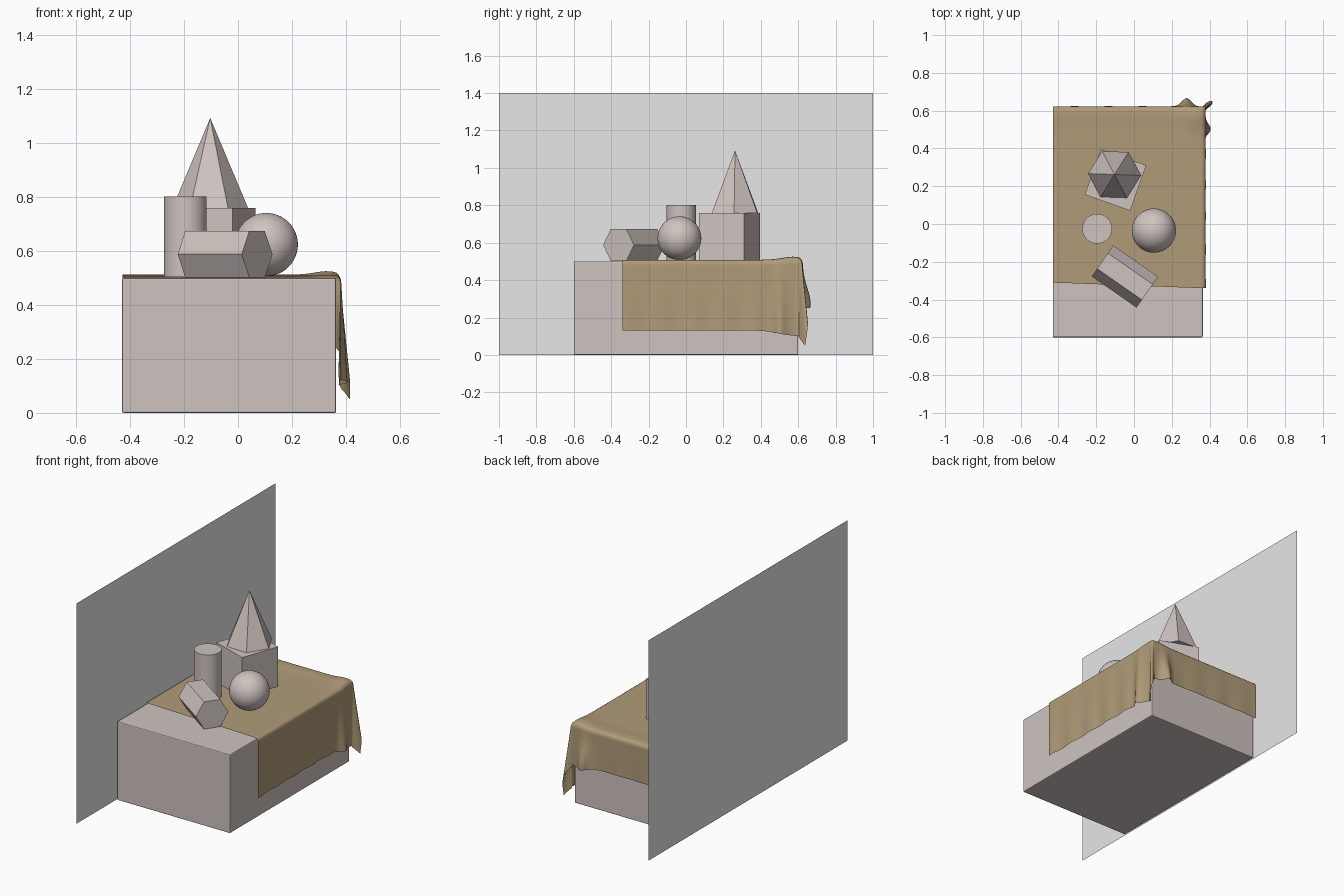
import bpy, bmesh, math

if "Cube" in bpy.data.objects:
    bpy.data.objects.remove(bpy.data.objects["Cube"])

def material(name, rgb):
    m = bpy.data.materials.new(name)
    m.diffuse_color = (*rgb, 1)
    m.use_nodes = True
    m.node_tree.nodes["Principled BSDF"].inputs["Base Color"].default_value = m.diffuse_color
    return m

PLASTER = material("warm_plaster", (0.62, 0.55, 0.525))
CLOTH = material("tan_cloth", (0.44, 0.33, 0.19))
WALL = material("grey_wall", (0.8, 0.8, 0.8))

def finish(obj, name, mat, smooth=False, bevel=0):
    obj.name = name
    obj.data.materials.append(mat)
    if bevel:
        b = obj.modifiers.new("bevel", "BEVEL")
        b.width, b.segments = bevel, 2
    if smooth:
        bpy.ops.object.select_all(action='DESELECT')
        obj.select_set(True)
        bpy.context.view_layer.objects.active = obj
        bpy.ops.object.shade_smooth_by_angle(angle=math.radians(35))
    return obj

def box(name, loc, size, rot=0, bevel=0):
    bpy.ops.mesh.primitive_cube_add(size=1, location=loc, rotation=(0, 0, rot))
    o = bpy.context.object
    o.scale = size
    bpy.ops.object.transform_apply(location=False, rotation=False, scale=True)
    return finish(o, name, PLASTER, bevel=bevel)

# backdrop wall
bpy.ops.mesh.primitive_plane_add(size=1, location=(-0.437, 0, 0.7), rotation=(0, math.pi / 2, 0))
wall = bpy.context.object
wall.scale = (1.4, 2, 1)
finish(wall, "wall", WALL)

# pedestal and the block standing on it
box("pedestal", (-0.033, 0, 0.25), (0.794, 1.2, 0.5), bevel=0.006)
box("cube_block", (-0.098, 0.233, 0.632), (0.255, 0.255, 0.255), math.radians(-19.5))

# six-sided pyramid on the block
bpy.ops.mesh.primitive_cone_add(vertices=6, radius1=0.14, depth=0.333,
                                location=(-0.103, 0.262, 0.9265),
                                rotation=(0, 0, math.radians(28)))
finish(bpy.context.object, "hexagonal_pyramid", PLASTER)

# cylinder
bpy.ops.mesh.primitive_cylinder_add(vertices=48, radius=0.079, depth=0.298, location=(-0.195, -0.025, 0.653))
finish(bpy.context.object, "cylinder", PLASTER, smooth=True)

# ball
bpy.ops.mesh.primitive_uv_sphere_add(segments=48, ring_count=24, radius=0.117, location=(0.105, -0.035, 0.624))
finish(bpy.context.object, "sphere", PLASTER, smooth=True)

# hexagonal prism lying on a flat side
bpy.ops.mesh.primitive_cylinder_add(vertices=6, radius=0.1, depth=0.289,
                                    location=(-0.048, -0.278, 0.588),
                                    rotation=(0, math.pi / 2, math.radians(-34.8)))
finish(bpy.context.object, "hexagonal_prism", PLASTER)

# draped cloth: a sheet bent over the right and back edges, with a folded corner
EX, EY, TOP, R = 0.358, 0.6, 0.508, 0.022

def bump(x, centre, width):
    return math.exp(-((x - centre) / width) ** 2)

def drape(u, v):
    s, t = max(0, u - EX), max(0, v - EY)
    d = math.hypot(s, t)
    x, y = min(u, EX), min(v, EY)
    # slight swelling near the bent edges
    z = TOP + 0.012 * bump(u, EX - 0.03, 0.06) * bump(v, EY - 0.03, 0.1) \
        + 0.005 * bump(v, EY - 0.03, 0.05)
    if d == 0:
        return x, y - 0.04 * (u + 0.43) * max(0, -v) / 0.33, z
    a = min(d / R, math.pi / 2)
    out = R * math.sin(a)
    z -= R * (1 - math.cos(a)) + max(0, d - R * math.pi / 2)
    phi = math.atan2(t, s)
    k = d / 0.4
    if s > 0 and t > 0:                      # hanging corner
        out += d * (0.14 * math.sin(2 * phi) ** 2 - 0.04 * math.sin(4 * phi) ** 2)
    elif s > 0:                              # right side folds
        out += k * (0.03 * bump(v, 0.5, 0.035) + 0.004 * math.sin(v * 38) - 0.004)
        z -= 0.035 * k * bump(v, 0.6, 0.12)
        y -= 0.04 * (EX + 0.43) * max(0, -v) / 0.33
    else:                                    # back folds
        out += 0.045 * bump(u, 0.28, 0.035) * bump(d, 0.24, 0.12) + 0.003 * k * math.sin(u * 35)
        z -= 0.03 * k * bump(u, 0.36, 0.12)
    if s > 0 and t > 0:
        z -= 0.033 * k * math.cos(2 * phi) ** 2
    return x + math.cos(phi) * out, y + math.sin(phi) * out, z

NU, NV = 120, 124
U0, U1, V0, V1 = -0.428, EX + 0.39, -0.31, EY + 0.255
bm = bmesh.new()
rows = [[bm.verts.new(drape(U0 + (U1 - U0) * i / NU, V0 + (V1 - V0) * j / NV))
         for i in range(NU + 1)] for j in range(NV + 1)]
for j in range(NV):
    for i in range(NU):
        f = bm.faces.new((rows[j][i], rows[j][i + 1], rows[j + 1][i + 1], rows[j + 1][i]))
        f.smooth = True
mesh = bpy.data.meshes.new("draped_cloth")
bm.to_mesh(mesh)
bm.free()
cloth = bpy.data.objects.new("draped_cloth", mesh)
bpy.context.collection.objects.link(cloth)
finish(cloth, "draped_cloth", CLOTH)
